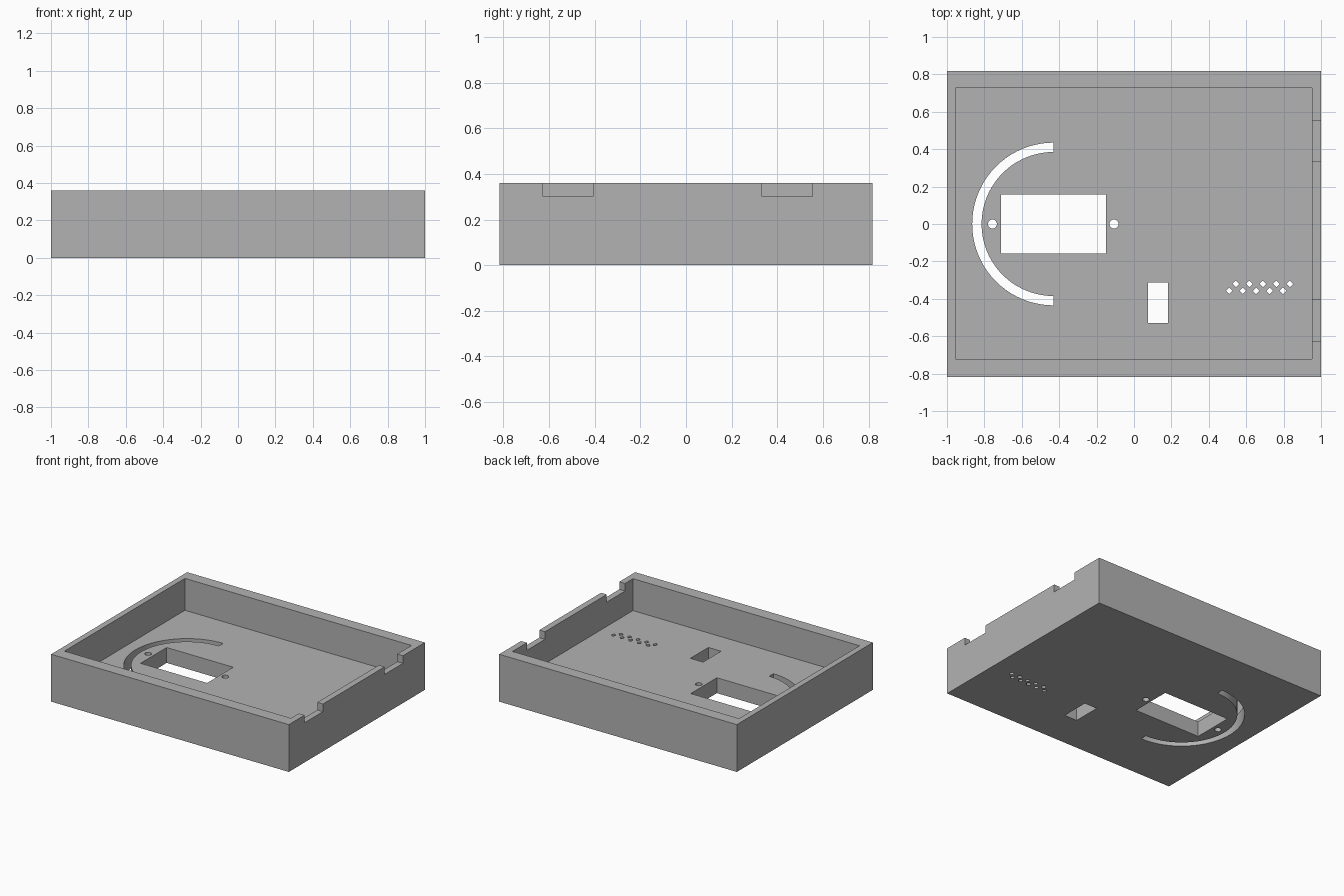
import bpy, bmesh, math

if "Cube" in bpy.data.objects:
    bpy.data.objects.remove(bpy.data.objects["Cube"])

grey = bpy.data.materials.new("plain_grey")
grey.diffuse_color = (0.45, 0.45, 0.45, 1)
grey.use_nodes = True
grey.node_tree.nodes["Principled BSDF"].inputs["Base Color"].default_value = grey.diffuse_color

HEIGHT, FLOOR = 0.36, 0.117


def prism(name, outline, z0, z1):
    """Extrude a counter-clockwise xy outline from z0 to z1."""
    bm = bmesh.new()
    low = [bm.verts.new((x, y, z0)) for x, y in outline]
    high = [bm.verts.new((x, y, z1)) for x, y in outline]
    bm.faces.new(low[::-1])
    bm.faces.new(high)
    n = len(outline)
    for i in range(n):
        j = (i + 1) % n
        bm.faces.new((low[i], low[j], high[j], high[i]))
    mesh = bpy.data.meshes.new(name)
    bm.to_mesh(mesh)
    bm.free()
    mesh.materials.append(grey)
    ob = bpy.data.objects.new(name, mesh)
    bpy.context.collection.objects.link(ob)
    return ob


def rect(x0, x1, y0, y1):
    return [(x0, y0), (x1, y0), (x1, y1), (x0, y1)]


def arc(cx, cy, r, a0, a1, n):
    return [(cx + r * math.cos(math.radians(a0 + (a1 - a0) * i / n)),
             cy + r * math.sin(math.radians(a0 + (a1 - a0) * i / n)))
            for i in range(n + 1)]


def ngon(cx, cy, r, n):
    return arc(cx, cy, r, 0, 360, n)[:-1]


# Open tray body
tray = prism("tray", rect(-1, 1, -0.817, 0.817), 0, HEIGHT)

# Hollow interior
cutters = [prism("cavity_cutter", rect(-0.955, 0.952, -0.722, 0.726), FLOOR, 0.6)]

# Two notches in the right wall rim
for y in (-0.517, 0.444):
    cutters.append(prism("notch_cutter", rect(0.9, 1.1, y - 0.11, y + 0.11), 0.302, 0.7))

# Openings through the floor: display window, switch slot, curved slot
slot = arc(-0.43, 0, 0.435, 90, 270, 40) + arc(-0.43, 0, 0.385, 270, 90, 40)
outlines = [rect(-0.71, -0.15, -0.157, 0.157),
            rect(0.075, 0.182, -0.528, -0.312),
            slot]

# Screw holes on both sides of the window
outlines += [ngon(x, 0, 0.024, 20) for x in (-0.757, -0.107)]

# Two staggered rows of diamond vents
for i in range(5):
    outlines.append(ngon(0.509 + 0.072 * i, -0.357, 0.018, 4))
    outlines.append(ngon(0.545 + 0.072 * i, -0.32, 0.018, 4))

cutters += [prism("floor_hole_cutter", o, -0.1, 0.2) for o in outlines]

# Cut everything out of the tray
bpy.context.view_layer.objects.active = tray
for c in cutters:
    c.hide_render = True
    mod = tray.modifiers.new("cut", 'BOOLEAN')
    mod.operation = 'DIFFERENCE'
    mod.solver = 'EXACT'
    mod.object = c
    bpy.ops.object.modifier_apply(modifier=mod.name)
for c in cutters:
    bpy.data.objects.remove(c)

# Smooth the curved slot and screw holes, keep edges sharp
tray.select_set(True)
bpy.ops.object.shade_smooth_by_angle(angle=math.radians(30))
